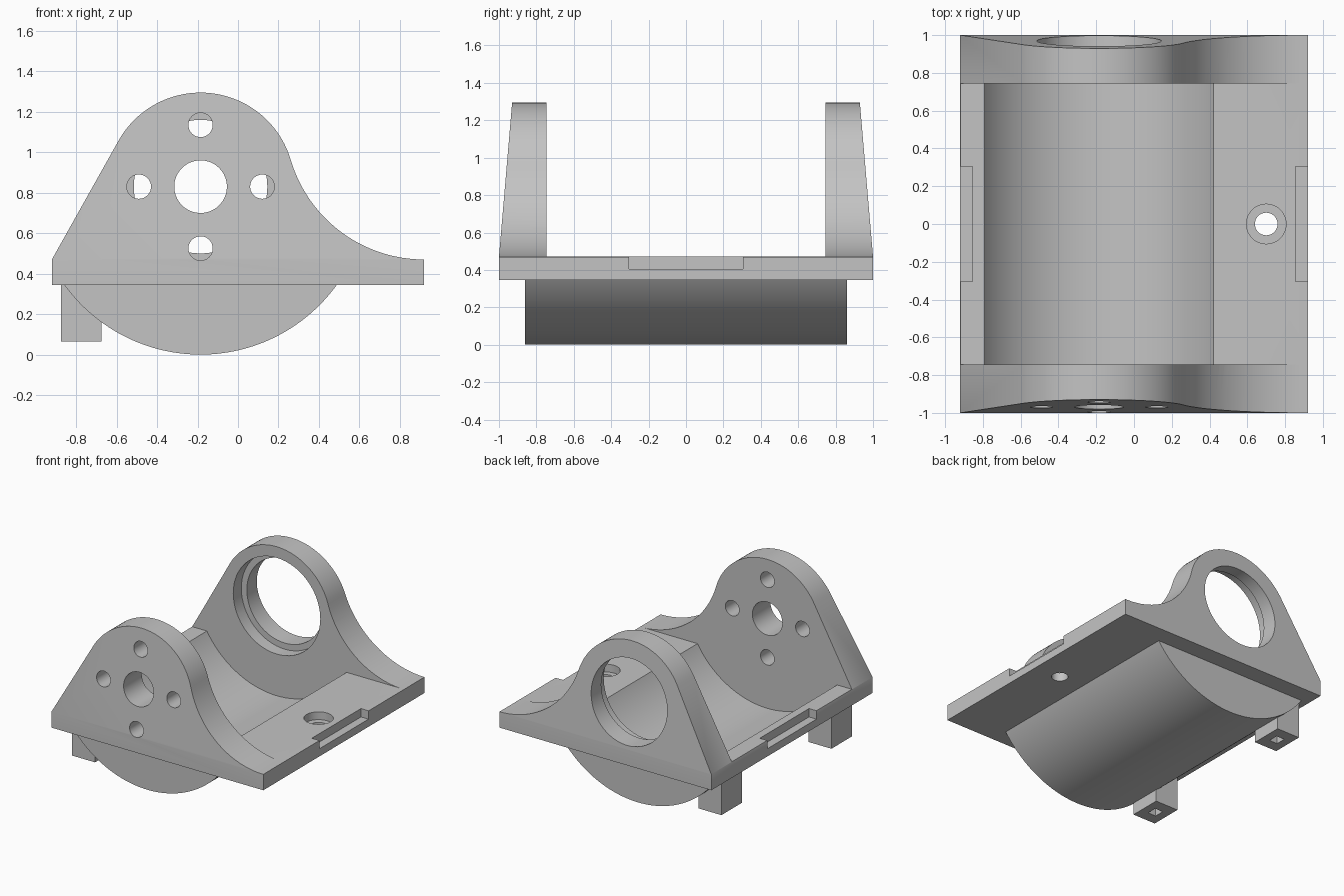
import bpy, bmesh, math

if "Cube" in bpy.data.objects:
    bpy.data.objects.remove(bpy.data.objects["Cube"])

CX, CZ = -0.185, 0.83          # shared axis of the bearing holes and trough

grey = bpy.data.materials.new("light_grey")
grey.diffuse_color = (0.55, 0.55, 0.55, 1)
grey.use_nodes = True
grey.node_tree.nodes["Principled BSDF"].inputs["Base Color"].default_value = grey.diffuse_color


def prism(name, pts, lo, hi, axis="y"):
    """Extrude a 2D outline between lo and hi along an axis."""
    place = {"x": lambda a, b, t: (t, a, b),
             "y": lambda a, b, t: (a, t, b),
             "z": lambda a, b, t: (a, b, t)}[axis]
    bm = bmesh.new()
    bottom = [bm.verts.new(place(a, b, lo)) for a, b in pts]
    top = [bm.verts.new(place(a, b, hi)) for a, b in pts]
    n = len(pts)
    bm.faces.new(bottom)
    bm.faces.new(top[::-1])
    for i in range(n):
        j = (i + 1) % n
        bm.faces.new((bottom[i], top[i], top[j], bottom[j]))
    bmesh.ops.recalc_face_normals(bm, faces=bm.faces)
    me = bpy.data.meshes.new(name)
    bm.to_mesh(me)
    bm.free()
    me.materials.append(grey)
    ob = bpy.data.objects.new(name, me)
    bpy.context.collection.objects.link(ob)
    return ob


def arc(cx, cy, r, a0, a1, n):
    return [(cx + r * math.cos(a0 + (a1 - a0) * i / n),
             cy + r * math.sin(a0 + (a1 - a0) * i / n)) for i in range(n + 1)]


def circle(cx, cy, r, n=64):
    return arc(cx, cy, r, 0, 2 * math.pi, n)[:-1]


def rect(x0, x1, y0, y1):
    return [(x0, y0), (x1, y0), (x1, y1), (x0, y1)]


def combine(target, other, op):
    other.hide_render = True
    mod = target.modifiers.new(op, "BOOLEAN")
    mod.operation = op
    mod.solver = "EXACT"
    mod.object = other
    bpy.context.view_layer.objects.active = target
    bpy.ops.object.modifier_apply(modifier=mod.name)
    bpy.data.objects.remove(other, do_unlink=True)


# Plate and both end walls share one side outline
R1, R2 = 0.465, 0.6875
blend = math.atan2(0.3275, 1.105)
left = math.radians(150.7)
outline = [(-0.92, 0.345), (0.92, 0.345)]
outline += arc(0.92, 0.47 + R2, R2, 1.5 * math.pi, math.pi + blend, 24)
outline += arc(CX, CZ, R1, blend, left, 40)[1:]
outline += [(-0.92, 0.47)]
body = prism("motor_cradle", outline, -1, 1)

# Clear the space between the walls
combine(body, prism("gap", rect(-1.2, 1.2, 0.471, 1.6), -0.745, 0.745), "DIFFERENCE")

# Slope the outer face of each wall
for s in (-1, 1):
    wedge = [(s * 1.0145, 0.3), (s * 1.3, 0.3), (s * 1.3, 1.5), (s * 0.912, 1.5)]
    combine(body, prism("slope", wedge, -1.3, 1.3, "x"), "DIFFERENCE")

# Round belly under the plate
half = math.acos((CZ - 0.40) / 0.83)
belly = arc(CX, CZ, 0.83, -math.pi / 2 - half, -math.pi / 2 + half, 64)
combine(body, prism("belly", belly, -0.86, 0.86), "UNION")

# Two legs at the left edge
for s in (-1, 1):
    y0, y1 = sorted((s * 0.555, s * 0.81))
    combine(body, prism("leg", rect(-0.875, -0.675, y0, y1), 0.065, 0.40, "z"), "UNION")

# Trough hollowed inside the belly
combine(body, prism("trough", circle(CX, CZ, 0.705, 128), -0.745, 0.745), "DIFFERENCE")

# Front wall: shaft hole and four screw holes
combine(body, prism("shaft_hole", circle(CX, CZ, 0.13), -1.2, -0.6), "DIFFERENCE")
for k in range(4):
    a = k * math.pi / 2
    hole = circle(CX + 0.305 * math.cos(a), CZ + 0.305 * math.sin(a), 0.06, 32)
    combine(body, prism("screw_hole", hole, -1.2, -0.6), "DIFFERENCE")

# Back wall: bearing bore with a wider seat on the inside
combine(body, prism("bore", circle(CX, CZ, 0.33), 0.6, 1.2), "DIFFERENCE")
combine(body, prism("seat", circle(CX, CZ, 0.378), 0.6, 0.845), "DIFFERENCE")

# Plate: counterbored screw hole
combine(body, prism("plate_hole", circle(0.70, 0, 0.06, 32), 0.2, 0.7, "z"), "DIFFERENCE")
combine(body, prism("counterbore", circle(0.70, 0, 0.105, 48), 0.41, 0.7, "z"), "DIFFERENCE")

# Edge notches and leg sockets
for s in (-1, 1):
    x0, x1 = sorted((s * 0.855, s * 1.1))
    combine(body, prism("notch", rect(x0, x1, -0.305, 0.305), 0.405, 0.7, "z"), "DIFFERENCE")
    y = s * 0.6825
    socket = rect(-0.81, -0.74, y - 0.04, y + 0.04)
    combine(body, prism("socket", socket, 0.0, 0.25, "z"), "DIFFERENCE")

# Smooth curves, crisp edges
bpy.ops.object.select_all(action="DESELECT")
body.select_set(True)
bpy.context.view_layer.objects.active = body
bpy.ops.object.shade_smooth_by_angle(angle=math.radians(30))
